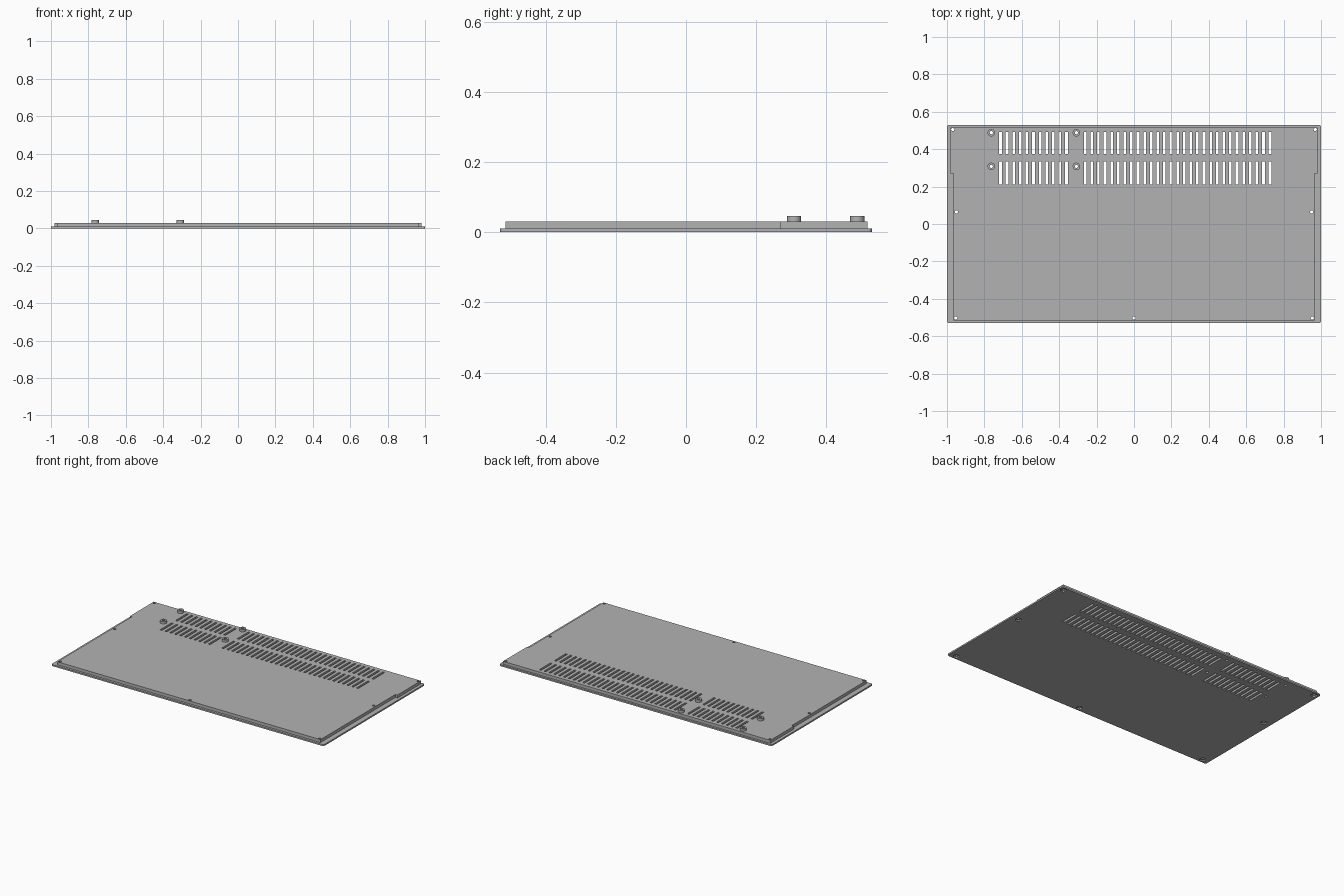
import bpy, bmesh, math
from mathutils import Matrix

if "Cube" in bpy.data.objects:
    bpy.data.objects.remove(bpy.data.objects["Cube"])

grey = bpy.data.materials.new("plain grey")
grey.diffuse_color = (0.45, 0.45, 0.45, 1)
grey.use_nodes = True
grey.node_tree.nodes["Principled BSDF"].inputs["Base Color"].default_value = grey.diffuse_color


def finish(name, bm):
    bmesh.ops.recalc_face_normals(bm, faces=bm.faces[:])
    mesh = bpy.data.meshes.new(name)
    bm.to_mesh(mesh)
    bm.free()
    ob = bpy.data.objects.new(name, mesh)
    bpy.context.collection.objects.link(ob)
    mesh.materials.append(grey)
    return ob


def prism(bm, points, z0, z1):
    face = bm.faces.new([bm.verts.new((x, y, z0)) for x, y in points])
    ext = bmesh.ops.extrude_face_region(bm, geom=[face])["geom"]
    for v in ext:
        if isinstance(v, bmesh.types.BMVert):
            v.co.z = z1


def box(bm, x0, x1, y0, y1, z0, z1):
    prism(bm, [(x0, y0), (x1, y0), (x1, y1), (x0, y1)], z0, z1)


def cylinder(bm, x, y, r, z0, z1, n=24):
    bmesh.ops.create_cone(bm, cap_ends=True, segments=n, radius1=r, radius2=r,
                          depth=z1 - z0,
                          matrix=Matrix.Translation((x, y, (z0 + z1) / 2)))


def boolean(ob, other, operation):
    mod = ob.modifiers.new(operation.lower(), 'BOOLEAN')
    mod.operation = operation
    mod.solver = 'EXACT'
    mod.object = other
    other.hide_render = True


# Flange: thin plate with rounded corners
W, D, R = 1.0, 0.53, 0.012
outline = []
for cx, cy, start in ((1, 1, 0), (-1, 1, 90), (-1, -1, 180), (1, -1, 270)):
    for k in range(5):
        a = math.radians(start + k * 22.5)
        outline.append((cx * (W - R) + R * math.cos(a),
                        cy * (D - R) + R * math.sin(a)))
bm = bmesh.new()
prism(bm, outline, 0, 0.01)
panel = finish("base_panel", bm)

# Raised body, slightly wider towards the back
half = [(0.966, -0.515), (0.966, 0.27), (0.981, 0.27), (0.981, 0.517)]
bm = bmesh.new()
prism(bm, half + [(-x, y) for x, y in reversed(half)], 0.004, 0.03)
raised = finish("raised_body_helper", bm)

# Standoffs around the first vent group
standoffs = [(x, y) for x in (-0.763, -0.308) for y in (0.308, 0.488)]
bm = bmesh.new()
for x, y in standoffs:
    cylinder(bm, x, y, 0.02, 0.02, 0.046)
bosses = finish("standoff_helper", bm)

# Vent slots in two rows and two groups
bm = bmesh.new()
for start, count in ((-0.714, 11), (-0.261, 29)):
    for i in range(count):
        x = start + i * 0.0353
        for y0, y1 in ((0.212, 0.333), (0.373, 0.491)):
            box(bm, x - 0.007, x + 0.007, y0, y1, -0.02, 0.06)
slots = finish("vent_slot_cutter", bm)

# Through holes for screws and standoffs
screws = [(0, -0.503)] + [(s * x, y) for s in (-1, 1)
                          for x, y in ((0.969, 0.505), (0.95, 0.065), (0.953, -0.503))]
bm = bmesh.new()
for x, y in screws + standoffs:
    cylinder(bm, x, y, 0.0085, -0.02, 0.08, 16)
holes = finish("hole_cutter", bm)

# Screw head recesses underneath
bm = bmesh.new()
for x, y in screws:
    cylinder(bm, x, y, 0.018, -0.02, 0.008)
recesses = finish("recess_cutter", bm)

# Combine everything into one solid panel
helpers = [raised, bosses, slots, holes, recesses]
for ob in helpers:
    boolean(panel, ob, 'UNION' if ob in (raised, bosses) else 'DIFFERENCE')
bpy.context.view_layer.update()
deps = bpy.context.evaluated_depsgraph_get()
panel_mesh = bpy.data.meshes.new_from_object(panel.evaluated_get(deps))
panel.modifiers.clear()
panel.data = panel_mesh
for ob in helpers:
    bpy.data.objects.remove(ob)

# One colour, smooth round walls with sharp edges
panel.data.materials.clear()
panel.data.materials.append(grey)
for p in panel.data.polygons:
    p.material_index = 0
bpy.context.view_layer.objects.active = panel
panel.select_set(True)
bpy.ops.object.shade_smooth_by_angle(angle=math.radians(30))
